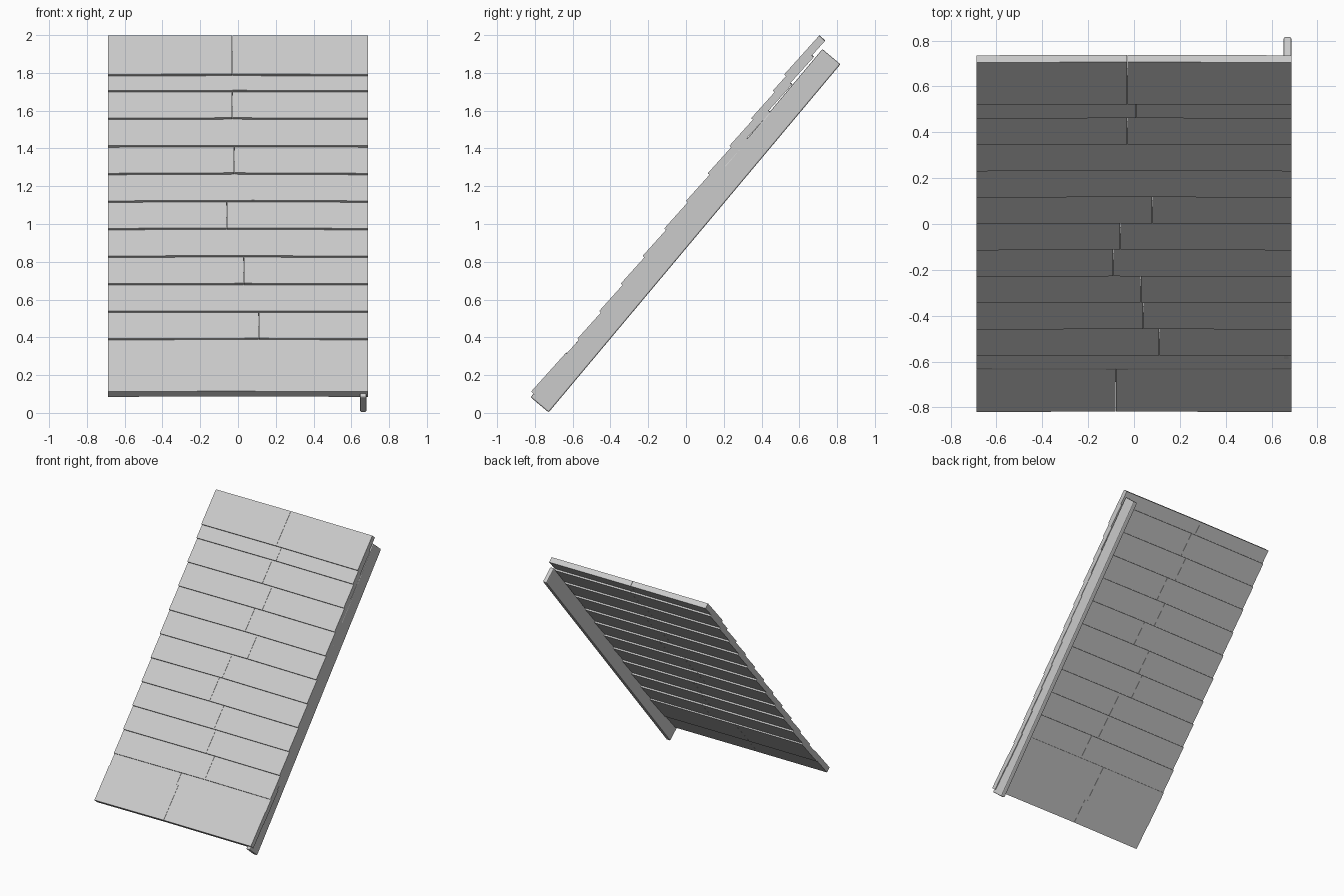
import bpy, bmesh, math, random
from mathutils import Vector

random.seed(4)
cube = bpy.data.objects.get("Cube")
if cube:
    bpy.data.objects.remove(cube)

grey = bpy.data.materials.new("weathered grey")
grey.use_nodes = True
grey.diffuse_color = (0.6, 0.6, 0.6, 1)
grey.node_tree.nodes["Principled BSDF"].inputs["Base Color"].default_value = (0.6, 0.6, 0.6, 1)


def bar(name, start, end, thick):
    """Box swept in x; each end is (x, lower (y, z), upper (y, z)) of its top face."""
    bm = bmesh.new()
    rings = []
    for x, low, high in (start, end):
        low, high = Vector((x, *low)), Vector((x, *high))
        run = (high - low).normalized()
        down = Vector((0, run.z, -run.y)) * thick
        rings.append([bm.verts.new(p) for p in (low, high, high + down, low + down)])
    a, b = rings
    bm.faces.new(a)
    bm.faces.new(b[::-1])
    for i in range(4):
        j = (i + 1) % 4
        bm.faces.new((a[j], a[i], b[i], b[j]))
    bmesh.ops.recalc_face_normals(bm, faces=bm.faces)
    mesh = bpy.data.meshes.new(name)
    bm.to_mesh(mesh)
    bm.free()
    mesh.materials.append(grey)
    obj = bpy.data.objects.new(name, mesh)
    bpy.context.collection.objects.link(obj)
    return obj


# Overlapping roof planks: each course lies flatter than the roof pitch
HALF = 0.687
LENGTH, THICK = 0.276, 0.042
TILT = math.radians(48)
run = Vector((math.cos(TILT), math.sin(TILT)))
courses = [(-0.82, 0.113), (-0.69, 0.25)]
courses += [(-0.575 + 0.115 * i, 0.393 + 0.1459 * i) for i in range(10)]
courses += [(0.52, 1.792)]
seams = [-0.08, -0.1, 0.11, 0.04, 0.03, -0.09, -0.06, 0.08, -0.02, 0.05, -0.03, 0.01, -0.03]

for n, (foot, seam) in enumerate(zip(courses, seams)):
    foot = Vector(foot)
    # Planks bow a little up the slope where the two halves meet
    mid = foot + run * random.uniform(0.002, 0.005)
    outer = (foot, foot + run * LENGTH)
    inner = (mid, mid + run * LENGTH)
    bar(f"plank_{n + 1}_right", (-HALF, *outer), (seam - 0.0007, *inner), THICK)
    bar(f"plank_{n + 1}_left", (seam + 0.0007, *inner), (HALF, *outer), THICK)

# Barge board under the left edge, slightly steeper than flush with rounded corners
board = bar("barge_board", (0.652, (-0.823, 0.083), (0.722, 1.926)),
            (0.686, (-0.823, 0.083), (0.722, 1.926)), 0.125)
for v in board.data.vertices:
    v.co.x += 0.004 * (v.co.z - 1.6)
bevel = board.modifiers.new("soft edges", "BEVEL")
bevel.width = 0.007
bevel.segments = 2
